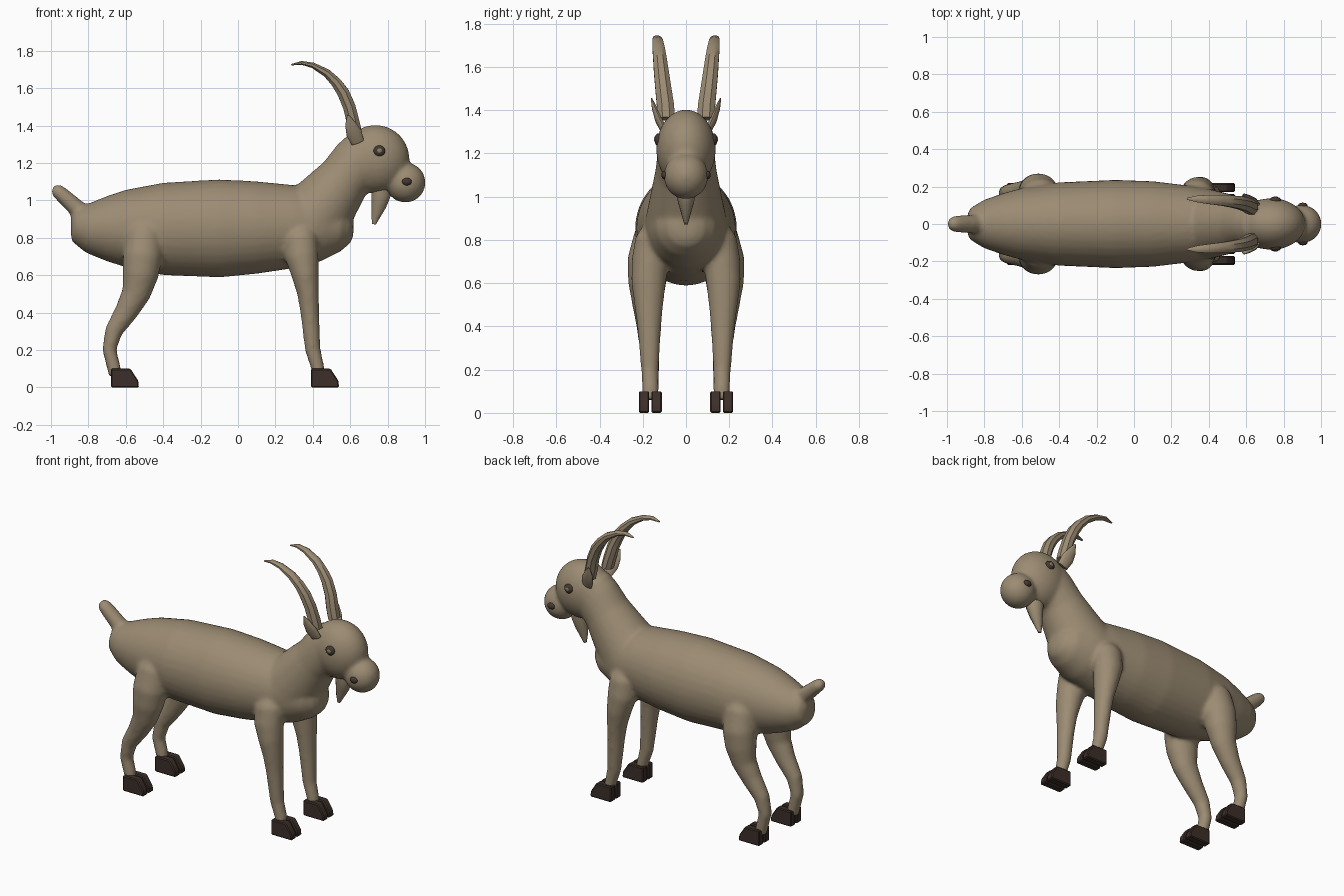
import bpy, bmesh, math
from mathutils import Vector, Matrix


def material(name, rgb):
    m = bpy.data.materials.new(name)
    m.diffuse_color = (*rgb, 1)
    return m


COAT = material("tan coat", (0.33, 0.26, 0.17))
HOOF = material("dark hoof brown", (0.045, 0.028, 0.022))
DARK = material("dark eye brown", (0.06, 0.04, 0.03))
IRIS = material("grey tan iris", (0.25, 0.20, 0.14))


def finish(name, bm, mat, angle=40):
    bmesh.ops.recalc_face_normals(bm, faces=bm.faces[:])
    me = bpy.data.meshes.new(name)
    bm.to_mesh(me)
    bm.free()
    me.materials.append(mat)
    me.shade_smooth()
    me.set_sharp_from_angle(angle=math.radians(angle))
    ob = bpy.data.objects.new(name, me)
    bpy.context.collection.objects.link(ob)
    return ob


def tube(bm, sections, n=24, spin=0.0):
    """Loft of ellipses (x, y, z, half width sideways, half depth)."""
    pts = [Vector(s[:3]) for s in sections]
    rings = []
    for i, s in enumerate(sections):
        t = (pts[min(i + 1, len(pts) - 1)] - pts[max(i - 1, 0)]).normalized()
        side = Vector((0, 1, 0))
        side = (side - t * t.dot(side)).normalized()
        up = t.cross(side)
        ring = []
        for k in range(n):
            a = math.tau * k / n + spin
            ring.append(bm.verts.new(pts[i] + side * (s[3] * math.cos(a)) + up * (s[4] * math.sin(a))))
        rings.append(ring)
    for r0, r1 in zip(rings, rings[1:]):
        for k in range(n):
            bm.faces.new((r0[k], r0[(k + 1) % n], r1[(k + 1) % n], r1[k]))
    bm.faces.new(rings[0])
    bm.faces.new(rings[-1])


def ball(bm, c, r, u=32, v=20):
    bmesh.ops.create_uvsphere(bm, u_segments=u, v_segments=v, radius=1,
                              matrix=Matrix.Translation(c) @ Matrix.Diagonal((*r, 1)))


# Body: trunk, neck, head, muzzle, tail and legs fused into one skin
bm = bmesh.new()
tube(bm, [(-.893, 0, .87, .04, .05), (-.875, 0, .87, .085, .09), (-.8, 0, .855, .13, .135),
          (-.7, 0, .85, .165, .175), (-.6, 0, .85, .192, .207), (-.4, 0, .847, .223, .247),
          (-.1, 0, .85, .236, .262), (.1, 0, .855, .229, .247), (.3, 0, .86, .205, .222),
          (.45, 0, .86, .175, .185), (.55, 0, .855, .135, .13), (.6, 0, .855, .085, .085),
          (.617, 0, .855, .04, .045)], 32)
tube(bm, [(.38, 0, .88, .19, .2), (.48, 0, 1.0, .165, .172), (.57, 0, 1.115, .142, .143),
          (.64, 0, 1.195, .132, .15), (.69, 0, 1.24, .125, .15)], 32)
ball(bm, (.735, 0, 1.22), (.182, .138, .183))
ball(bm, (.895, 0, 1.095), (.108, .103, .107))
tube(bm, [(-.8, 0, .9, .05, .05), (-.87, 0, .965, .05, .047), (-.93, 0, 1.02, .047, .042),
          (-.967, 0, 1.052, .042, .038), (-.988, 0, 1.07, .022, .02)])
for s in (1, -1):
    tube(bm, [(.33, s * .13, .88, .05, .06), (.335, s * .155, .8, .08, .09), (.34, s * .167, .7, .085, .09),
              (.36, s * .173, .6, .08, .073), (.375, s * .172, .5, .067, .058), (.384, s * .17, .4, .056, .05),
              (.4, s * .167, .2, .041, .042), (.425, s * .165, .11, .039, .036), (.432, s * .165, .06, .038, .034)])
    tube(bm, [(-.5, s * .12, .9, .06, .06), (-.5, s * .15, .82, .09, .1), (-.51, s * .172, .7, .1, .106),
              (-.522, s * .18, .6, .088, .096), (-.545, s * .178, .5, .07, .077), (-.6, s * .172, .4, .057, .062),
              (-.665, s * .168, .3, .047, .048), (-.688, s * .165, .2, .042, .038),
              (-.665, s * .165, .11, .039, .037), (-.655, s * .165, .06, .038, .035)])
body = finish("body", bm, COAT, 180)
mod = body.modifiers.new("fuse", 'REMESH')
mod.mode = 'VOXEL'
mod.voxel_size = 0.013
mod.use_smooth_shade = True
mod = body.modifiers.new("soften", 'SMOOTH')
mod.factor = 0.5
mod.iterations = 7

# Hooves: two bevelled toes under each leg
for label, x in (("front", .39), ("hind", -.68)):
    for s in (1, -1):
        bm = bmesh.new()
        for toe in (-1, 1):
            yc = s * .165 + toe * .029
            prof = [(0, 0), (.15, 0), (.147, .035), (.105, .1), (0, .1)]
            lo = [bm.verts.new((x + px, yc - .024, pz)) for px, pz in prof]
            hi = [bm.verts.new((x + px, yc + .024, pz)) for px, pz in prof]
            bm.faces.new(lo)
            bm.faces.new(hi)
            for k in range(5):
                bm.faces.new((lo[k], lo[(k + 1) % 5], hi[(k + 1) % 5], hi[k]))
        bmesh.ops.bevel(bm, geom=bm.edges[:], offset=.006, segments=1, affect='EDGES')
        finish(f"{label}_hoof_{'left' if s > 0 else 'right'}", bm, HOOF, 30)

for s in (1, -1):
    tag = "left" if s > 0 else "right"

    # Horn: swept back, faceted
    bm = bmesh.new()
    tube(bm, [(.63, s * .092, 1.36, .044, .036), (.615, s * .095, 1.42, .043, .037),
              (.595, s * .105, 1.5, .04, .036), (.563, s * .114, 1.575, .037, .035),
              (.525, s * .12, 1.63, .034, .03), (.475, s * .126, 1.68, .031, .024),
              (.4, s * .131, 1.722, .026, .016), (.34, s * .134, 1.735, .02, .011),
              (.285, s * .135, 1.725, .006, .004)], 8, math.pi / 8)
    finish("horn_" + tag, bm, COAT, 35)

    # Ear: small leaf pointing up and out
    bm = bmesh.new()
    tube(bm, [(.64, s * .105, 1.31, .015, .035), (.62, s * .128, 1.36, .017, .042),
              (.6, s * .146, 1.41, .012, .028), (.588, s * .16, 1.455, .003, .005)], 12)
    finish("ear_" + tag, bm, COAT)

    # Eye with iris, and nostril
    bm = bmesh.new()
    ball(bm, (.755, s * .126, 1.263), (.032, .02, .03), 20, 12)
    finish("eye_" + tag, bm, DARK)
    bm = bmesh.new()
    ball(bm, (.757, s * .143, 1.265), (.014, .005, .013), 16, 8)
    finish("iris_" + tag, bm, IRIS)
    bm = bmesh.new()
    ball(bm, (.903, s * .098, 1.1), (.026, .016, .02), 20, 12)
    finish("nostril_" + tag, bm, DARK)

# Beard: tapering tuft under the chin
bm = bmesh.new()
tube(bm, [(.765, 0, 1.08, .05, .055), (.765, 0, 1.03, .05, .055), (.752, 0, .97, .036, .042),
          (.735, 0, .91, .019, .024), (.727, 0, .872, .008, .01)], 10)
finish("beard", bm, COAT)
